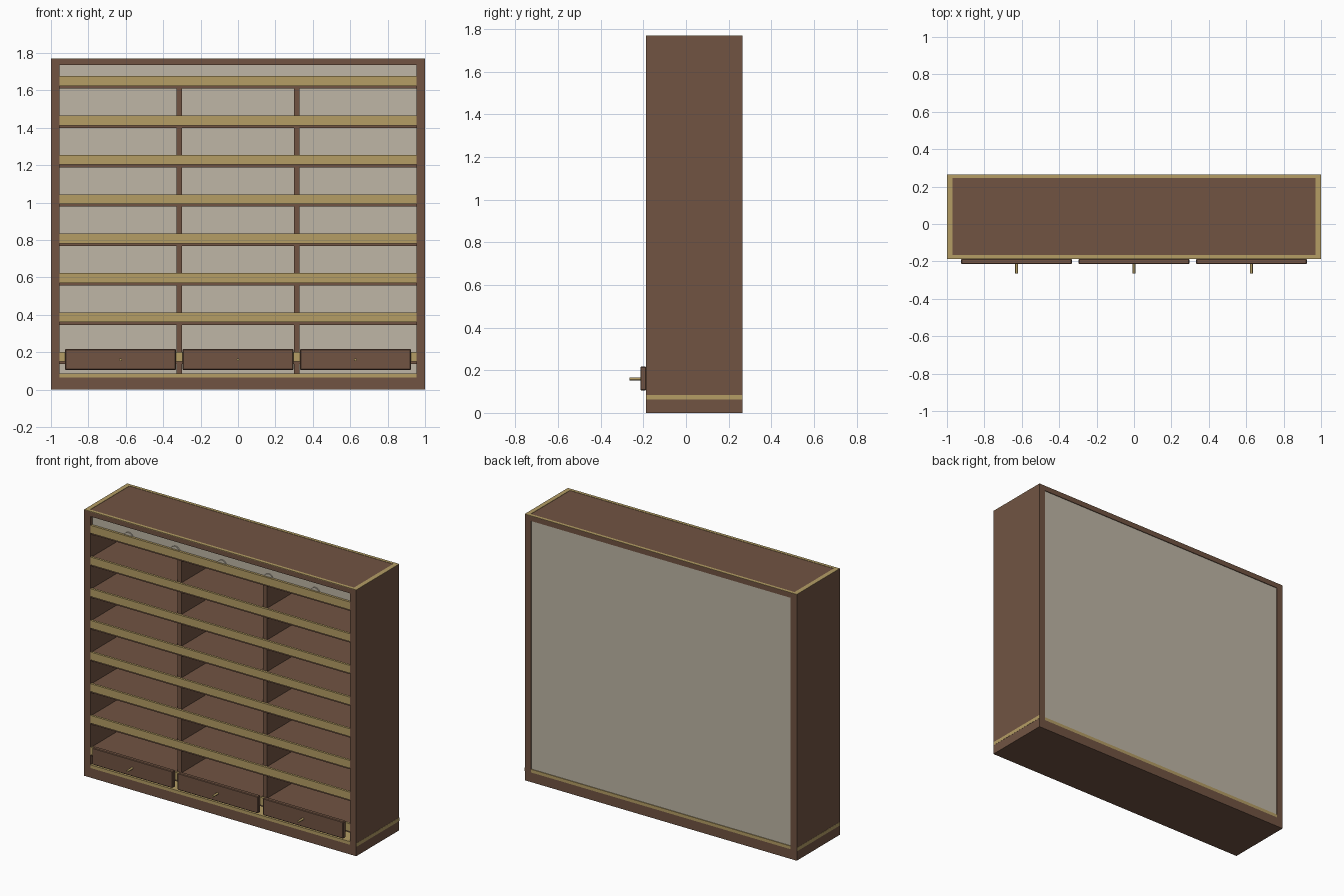
import bpy, math

if "Cube" in bpy.data.objects:
    bpy.data.objects.remove(bpy.data.objects["Cube"])

def material(name, rgb):
    m = bpy.data.materials.new(name)
    m.diffuse_color = (*rgb, 1)
    m.use_nodes = True
    m.node_tree.nodes["Principled BSDF"].inputs["Base Color"].default_value = m.diffuse_color
    return m

WOOD = material("brown wood", (0.165, 0.088, 0.055))
GOLD = material("gold trim", (0.46, 0.34, 0.13))
GREY = material("warm grey panel", (0.52, 0.47, 0.38))

def box(name, x, y, z, mat, bevel=0):
    """Axis-aligned box from three (low, high) ranges."""
    bpy.ops.mesh.primitive_cube_add(size=1, location=[sum(r) / 2 for r in (x, y, z)])
    o = bpy.context.object
    o.name = name
    o.scale = [r[1] - r[0] for r in (x, y, z)]
    bpy.ops.object.transform_apply(location=False, rotation=False, scale=True)
    o.data.materials.append(mat)
    if bevel:
        b = o.modifiers.new("bevel", 'BEVEL')
        b.width = bevel
        b.segments = 1
    return o

def rod(name, x, z, y, radius, mat, sides=16):
    """Cylinder running along y."""
    bpy.ops.mesh.primitive_cylinder_add(vertices=sides, radius=radius, depth=y[1] - y[0],
                                        location=(x, sum(y) / 2, z), rotation=(math.pi / 2, 0, 0))
    o = bpy.context.object
    o.name = name
    o.data.materials.append(mat)
    bpy.ops.object.shade_smooth_by_angle()

F, B, H = -0.187, 0.265, 1.77   # case front, back, height
IN = 0.955                      # inner face of the sides

# Carcass
box("base", (-1, 1), (F, B), (0, 0.064), WOOD)
box("base_trim", (-IN, IN), (F, B), (0.064, 0.085), GOLD)
box("top", (-1, 1), (F, B), (1.735, H - 0.002), WOOD)
for s in (-1, 1):
    box("side_panel", sorted((s * IN, s)), (F, B), (0.064, 1.735), WOOD)
    box("side_base_trim", sorted((s * 0.998, s * 1.001)), (F + 0.001, B - 0.001), (0.062, 0.085), GOLD)
    box("top_side_trim", sorted((s * 0.97, s)), (F, B), (H - 0.004, H), GOLD)
    box("divider", (s * 0.315 - 0.015, s * 0.315 + 0.015), (-0.165, 0.25), (0.085, 1.62), WOOD)
box("top_front_trim", (-0.97, 0.97), (F, F + 0.02), (H - 0.004, H), GOLD)
box("top_back_trim", (-0.97, 0.97), (B - 0.02, B), (H - 0.004, H), GOLD)
box("back_panel", (-IN, IN), (0.248, 0.26), (0.085, 1.735), GREY)

# Shelves with a gold lip
for i in range(8):
    z = 0.136 + 0.2105 * i
    box("shelf", (-IN, IN), (-0.172, 0.25), (z, z + 0.062), WOOD)
    box("shelf_lip", (-IN, IN), (-0.185, -0.17), (z + 0.014, z + 0.066), GOLD)

# Top fascia with five round bosses
box("fascia", (-IN, IN), (-0.165, -0.15), (1.66, 1.735), GREY)
for i in range(-2, 3):
    rod("boss", i * 0.343, 1.66, (-0.173, -0.16), 0.035, GREY, 24)

# Drawers and knobs
for i in (-1, 0, 1):
    x = i * 0.628
    box("drawer_front", (x - 0.296, x + 0.296), (-0.214, -0.186), (0.105, 0.217), WOOD, 0.004)
    rod("drawer_knob", x, 0.16, (-0.265, -0.21), 0.007, GOLD)
